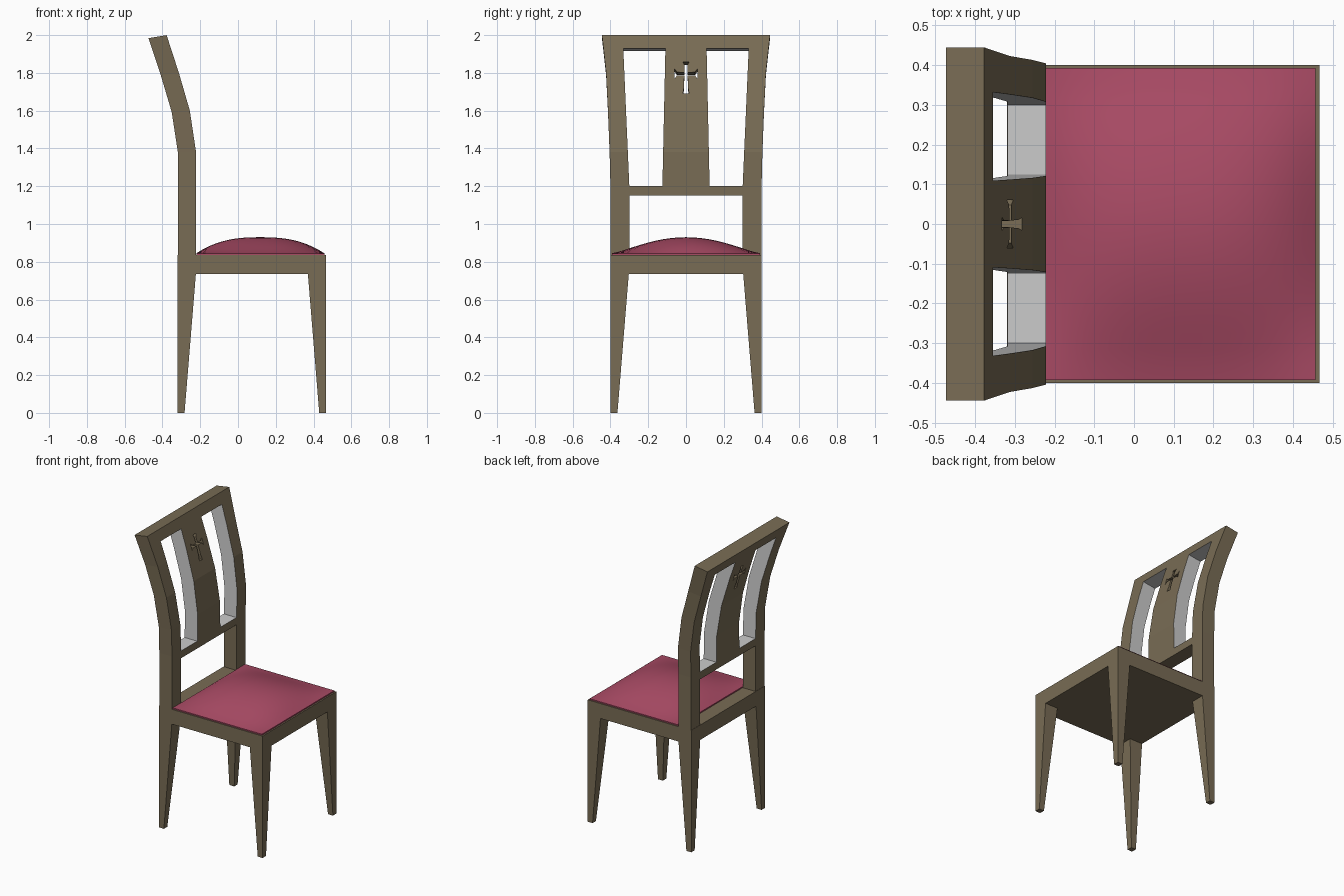
import bpy, bmesh
from mathutils import Matrix

if "Cube" in bpy.data.objects:
    bpy.data.objects.remove(bpy.data.objects["Cube"])


def material(name, rgb):
    m = bpy.data.materials.new(name)
    m.diffuse_color = (*rgb, 1)
    m.use_nodes = True
    m.node_tree.nodes["Principled BSDF"].inputs["Base Color"].default_value = m.diffuse_color
    return m


wood = material("wood", (0.19, 0.15, 0.09))
fabric = material("fabric", (0.40, 0.07, 0.13))
plain = material("plain", (0.8, 0.8, 0.8))


def finish(name, bm, *mats):
    bmesh.ops.recalc_face_normals(bm, faces=bm.faces[:])
    me = bpy.data.meshes.new(name)
    bm.to_mesh(me)
    bm.free()
    for m in mats:
        me.materials.append(m)
    ob = bpy.data.objects.new(name, me)
    bpy.context.collection.objects.link(ob)
    return ob


def taper_box(name, low, high):
    """Box between two rectangles (x0, x1, y0, y1, z)."""
    bm = bmesh.new()
    rings = []
    for x0, x1, y0, y1, z in (low, high):
        rings.append([bm.verts.new((x, y, z)) for x, y in
                      ((x0, y0), (x1, y0), (x1, y1), (x0, y1))])
    a, b = rings
    bm.faces.new(a)
    bm.faces.new(b)
    for i in range(4):
        j = (i + 1) % 4
        bm.faces.new((a[i], a[j], b[j], b[i]))
    return finish(name, bm, wood)


def lerp_table(table, z):
    for (z0, v0), (z1, v1) in zip(table, table[1:]):
        if z <= z1:
            return v0 + (v1 - v0) * (z - z0) / (z1 - z0)
    return table[-1][1]


# Seat frame and four tapered legs
XB, XF, W, ZU, ZS = -0.32, 0.467, 0.40, 0.735, 0.837
taper_box("seat_frame", (XB, XF, -W, W, ZU), (XB, XF, -W, W, ZS))
for s, side in ((-1, "right"), (1, "left")):
    for name, x, d in (("front_leg", XF, -1), ("back_leg", XB, 1)):
        def foot(wide, z):
            return (*sorted((x, x + d * wide)), *sorted((s * W, s * (W - wide))), z)
        taper_box(f"{name}_{side}", foot(0.037, 0), foot(0.097, ZU))

# Back: curved frame with central splat, built as a grid with open cells
FRONT = [(0.8, -0.222), (1.38, -0.222), (1.6, -0.255), (1.8, -0.313), (2.0, -0.378)]
OUTER = [(0.8, 0.40), (1.2, 0.40), (1.4, 0.405), (1.6, 0.413), (1.8, 0.423), (2.0, 0.445)]
INNER = [(0.8, 0.30), (1.2, 0.30), (1.93, 0.332), (2.0, 0.335)]
SPLAT = [(0.8, 0.125), (1.2, 0.125), (1.93, 0.109), (2.0, 0.108)]
rows = [ZS, 1.15, 1.2, 1.38, 1.6, 1.8, 1.93, 2.0]
bm = bmesh.new()
grid = []
for z in rows:
    half = [lerp_table(t, z) for t in (OUTER, INNER, SPLAT)]
    ys = [-v for v in half] + half[::-1]
    x = lerp_table(FRONT, z)
    drop = max(0, (z - 1.3) / 0.7) * 0.016
    grid.append([(bm.verts.new((x, y, z)),
                  bm.verts.new((x - 0.096, y, z - drop))) for y in ys])


def solid(r, c):
    if not (0 <= r < len(rows) - 1 and 0 <= c < 5):
        return False
    if r == 0:
        return c in (0, 4)
    return not (2 <= r <= 5 and c in (1, 3))


for r in range(len(rows) - 1):
    for c in range(5):
        if not solid(r, c):
            continue
        q = [grid[r][c], grid[r][c + 1], grid[r + 1][c + 1], grid[r + 1][c]]
        for k in (0, 1):
            bm.faces.new([v[k] for v in q])
        for i, (dr, dc) in enumerate(((-1, 0), (0, 1), (1, 0), (0, -1))):
            if not solid(r + dr, c + dc):
                a, b = q[i], q[(i + 1) % 4]
                f = bm.faces.new((a[0], b[0], b[1], a[1]))
                # window reveals are left in plain grey
                if 2 <= r + dr <= 5 and c + dc in (1, 3):
                    f.material_index = 1
back = finish("chair_back", bm, wood, plain)

# Cross-shaped piercing with flared ends
quarter = [(0.008, 0.008), (0.048, 0.009), (0.060, 0.027), (0.060, -0.027),
           (0.048, -0.009), (0.009, -0.009), (0.010, -0.07), (0.016, -0.108)]
outline = [(0.016, 0.066), (0.009, 0.05)] + quarter
outline += [(-y, z) for y, z in reversed(outline)]
bm = bmesh.new()
ends = [[bm.verts.new((x, y, 1.797 + z + dz)) for y, z in outline]
        for x, dz in ((-0.20, 0.016), (-0.50, -0.032))]
bm.faces.new(ends[0])
bm.faces.new(ends[1])
for i in range(len(outline)):
    j = (i + 1) % len(outline)
    bm.faces.new((ends[0][i], ends[0][j], ends[1][j], ends[1][i]))
cutter = finish("cross_cutter", bm, wood)
cutter.hide_render = True
mod = back.modifiers.new("piercing", "BOOLEAN")
mod.operation, mod.solver, mod.object = "DIFFERENCE", "EXACT", cutter
bpy.context.view_layer.objects.active = back
bpy.ops.object.modifier_apply(modifier=mod.name)
bpy.data.objects.remove(cutter)

# Domed cushion
N = 20
bm = bmesh.new()
bmesh.ops.create_grid(bm, x_segments=N, y_segments=N, size=1)
rim = [e for e in bm.edges if e.is_boundary]
skirt = bmesh.ops.extrude_edge_only(bm, edges=rim)["geom"]
low = {v for v in skirt if isinstance(v, bmesh.types.BMVert)}
for v in bm.verts:
    u, w = v.co.x, v.co.y
    dome = (1 - abs(u) ** 2.6) * max(0, 1 - w * w) ** 1.35
    v.co.z = ZS - 0.002 if v in low else 0.845 + 0.085 * dome
bmesh.ops.transform(bm, verts=bm.verts[:],
                    matrix=Matrix.Translation((0.118, 0, 0)) @ Matrix.Diagonal((0.339, 0.393, 1, 1)))
bmesh.ops.holes_fill(bm, edges=[e for e in bm.edges if e.is_boundary], sides=0)
cushion = finish("seat_cushion", bm, fabric)
bpy.ops.object.select_all(action="DESELECT")
cushion.select_set(True)
bpy.context.view_layer.objects.active = cushion
bpy.ops.object.shade_smooth_by_angle()
